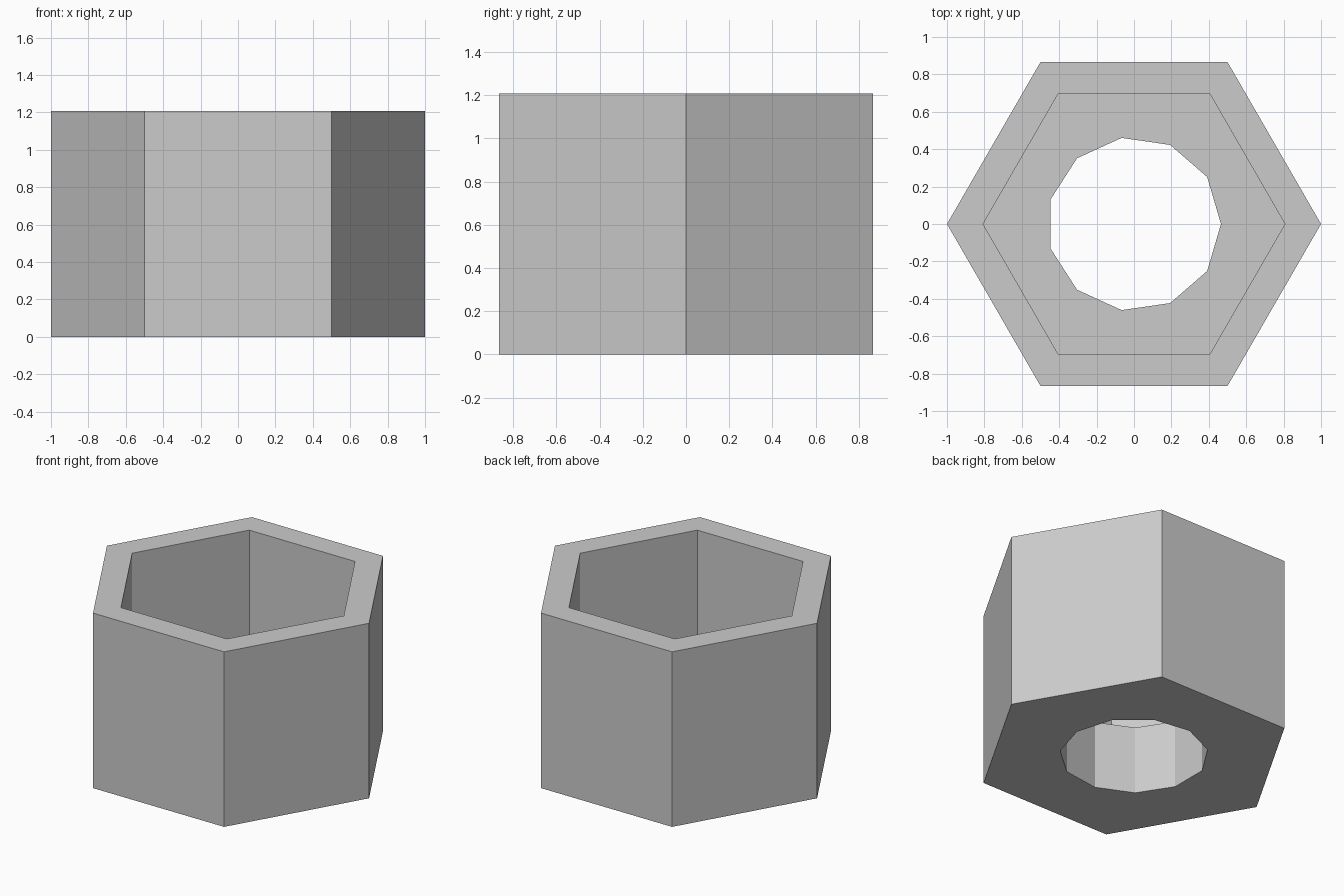
import bpy
import bmesh
from math import cos, sin, tau

if "Cube" in bpy.data.objects:
    bpy.data.objects.remove(bpy.data.objects["Cube"])

HEIGHT, FLOOR = 1.207, 0.47
OUTER, POCKET, BORE = 1.0, 0.807, 0.465

bm = bmesh.new()


def ring(sides, radius, z):
    """Closed loop of edges with its first corner on +x."""
    verts = [bm.verts.new((radius * cos(tau * i / sides), radius * sin(tau * i / sides), z))
             for i in range(sides)]
    return [bm.edges.new((verts[i - 1], verts[i])) for i in range(sides)]


def wall(lower, upper):
    bmesh.ops.bridge_loops(bm, edges=lower + upper)


def flat(outline, hole):
    bmesh.ops.triangle_fill(bm, edges=outline + hole, use_beauty=True)


# Rings from the outside to the inside
outer_low, outer_top = ring(6, OUTER, 0), ring(6, OUTER, HEIGHT)
pocket_low, pocket_top = ring(6, POCKET, FLOOR), ring(6, POCKET, HEIGHT)
bore_low, bore_top = ring(11, BORE, 0), ring(11, BORE, FLOOR)

# Outer sides, hexagonal pocket and bore
wall(outer_low, outer_top)
wall(pocket_low, pocket_top)
wall(bore_low, bore_top)

# Underside, pocket floor and rim
flat(outer_low, bore_low)
flat(pocket_low, bore_top)
flat(outer_top, pocket_top)

bmesh.ops.recalc_face_normals(bm, faces=bm.faces)
mesh = bpy.data.meshes.new("hex_socket")
bm.to_mesh(mesh)
bm.free()

# Plain grey material
grey = bpy.data.materials.new("grey")
grey.use_nodes = True
colour = (0.6, 0.6, 0.6, 1)
grey.diffuse_color = colour
grey.node_tree.nodes["Principled BSDF"].inputs["Base Color"].default_value = colour
mesh.materials.append(grey)

socket = bpy.data.objects.new("hex_socket", mesh)
bpy.context.collection.objects.link(socket)
